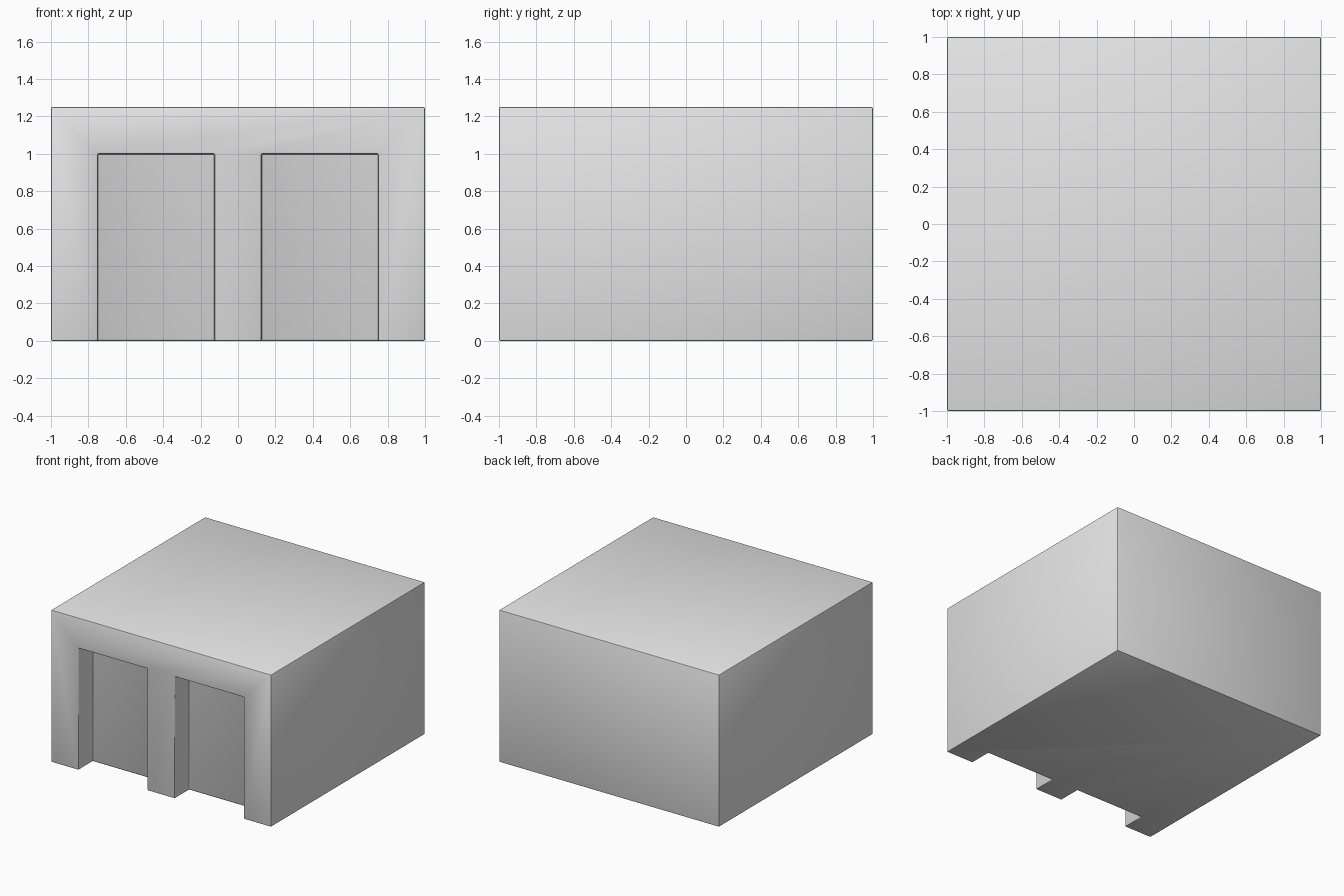
import bpy

if "Cube" in bpy.data.objects:
    bpy.data.objects.remove(bpy.data.objects["Cube"], do_unlink=True)

W, H = 2.0, 1.25             # width and depth, height
BAY_W, BAY_H, BAY_D = 0.625, 1.0, 0.1875
BAY_X = 0.4375


def box(name, low, high):
    size = [b - a for a, b in zip(low, high)]
    centre = [(a + b) / 2 for a, b in zip(low, high)]
    bpy.ops.mesh.primitive_cube_add(size=1, location=centre)
    obj = bpy.context.object
    obj.name = name
    obj.scale = size
    bpy.ops.object.transform_apply(location=True, rotation=False, scale=True)
    return obj


# Plain grey finish
grey = bpy.data.materials.new("light_grey")
grey.use_nodes = True
grey.diffuse_color = (0.8, 0.8, 0.8, 1)
grey.node_tree.nodes["Principled BSDF"].inputs["Base Color"].default_value = (0.8, 0.8, 0.8, 1)

# Main block
block = box("garage_block", (-W / 2, -W / 2, 0), (W / 2, W / 2, H))
block.data.materials.append(grey)

# Two door recesses cut into the front
for side, label in ((-1, "right"), (1, "left")):
    x = side * BAY_X
    cutter = box(label + "_door_cutter",
                 (x - BAY_W / 2, -W / 2 - 0.1, -0.1),
                 (x + BAY_W / 2, -W / 2 + BAY_D, BAY_H))
    cutter.data.materials.append(grey)
    cutter.hide_render = True
    cutter.hide_set(True)
    cut = block.modifiers.new(label + "_door", "BOOLEAN")
    cut.operation = "DIFFERENCE"
    cut.solver = "EXACT"
    cut.object = cutter

# Slightly softened edges
bevel = block.modifiers.new("soft_edges", "BEVEL")
bevel.width = 0.008
bevel.segments = 2
bevel.limit_method = "ANGLE"

# Bake the cuts and bevel, then remove the cutters
bpy.ops.object.select_all(action="DESELECT")
block.select_set(True)
bpy.context.view_layer.objects.active = block
for mod in list(block.modifiers):
    bpy.ops.object.modifier_apply(modifier=mod.name)
for label in ("right", "left"):
    bpy.data.objects.remove(bpy.data.objects[label + "_door_cutter"], do_unlink=True)
bpy.ops.object.shade_smooth_by_angle(angle=0.6)
